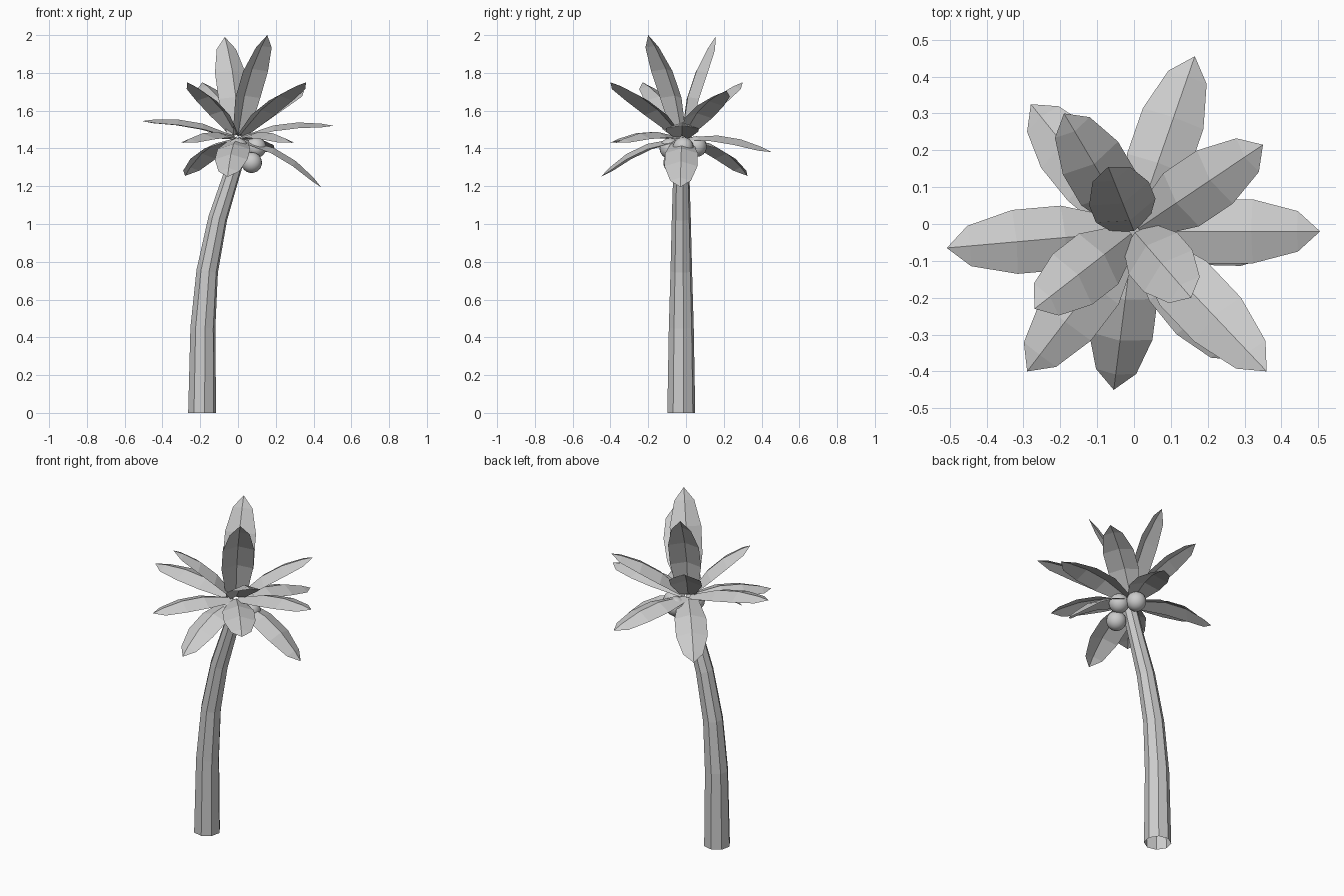
import bpy, bmesh, math
from mathutils import Vector

if "Cube" in bpy.data.objects:
    bpy.data.objects.remove(bpy.data.objects["Cube"])

CROWN = Vector((0.0, -0.02, 1.455))


def finish(bm, name):
    bmesh.ops.recalc_face_normals(bm, faces=bm.faces)
    me = bpy.data.meshes.new(name)
    bm.to_mesh(me)
    bm.free()
    ob = bpy.data.objects.new(name, me)
    bpy.context.collection.objects.link(ob)
    return ob


# Trunk: eight-sided tapering tube swept along a leaning curve, open at the base
def make_trunk(path, sides=8):
    bm = bmesh.new()
    rings = []
    for i, (x, z, r) in enumerate(path):
        a, b = path[max(i - 1, 0)], path[min(i + 1, len(path) - 1)]
        tilt = math.atan2(b[0] - a[0], b[1] - a[1]) if i else 0.0
        ring = []
        for k in range(sides):
            t = math.tau * k / sides + math.radians(10)
            u = r * math.cos(t)
            ring.append(bm.verts.new((x + u * math.cos(tilt),
                                      -0.025 + r * math.sin(t),
                                      z - u * math.sin(tilt))))
        rings.append(ring)
    for lo, hi in zip(rings, rings[1:]):
        for k in range(sides):
            n = (k + 1) % sides
            bm.faces.new((lo[k], lo[n], hi[n], hi[k]))
    bm.faces.new(rings[-1])
    return finish(bm, "trunk")


make_trunk([(-0.19, 0, 0.075), (-0.186, 0.45, 0.067), (-0.163, 0.75, 0.058),
            (-0.107, 1.03, 0.051), (-0.037, 1.25, 0.044), (0.018, 1.43, 0.041)])


# Frond: arched leaf blade folded along its midrib, ending in a point
def make_frond(name, tip, root=0.035, bow=0.045, fold=0.03):
    bm = bmesh.new()
    chord = Vector(tip) - CROWN
    side = Vector((-chord.y, chord.x, 0)).normalized()
    up = chord.cross(side).normalized()
    rows = []
    for t, w in ((0.04, root), (0.38, 0.087), (0.64, 0.087), (0.88, 0.055)):
        mid = CROWN + chord * t + up * (4 * bow * t * (1 - t))
        drop = up * (fold * w / 0.085)
        rows.append([bm.verts.new(p) for p in
                     (mid + side * w - drop, mid, mid - side * w - drop)])
    for a, b in zip(rows, rows[1:]):
        for k in (0, 1):
            bm.faces.new((a[k], a[k + 1], b[k + 1], b[k]))
    end = bm.verts.new(tip)
    for k in (0, 1):
        bm.faces.new((rows[-1][k], rows[-1][k + 1], end))
    return finish(bm, name)


# Frond tips, from the lowest layer to the upright ones
tips = [(0.44, -0.03, 1.195), (-0.055, -0.45, 1.25), (-0.28, 0.325, 1.255),
        (0.165, 0.455, 1.38), (-0.29, -0.40, 1.43), (0.285, -0.37, 1.43),
        (-0.508, -0.065, 1.545), (0.505, -0.02, 1.52), (0.35, 0.215, 1.705),
        (0.36, -0.40, 1.75), (-0.27, -0.23, 1.75), (-0.19, 0.30, 1.75),
        (-0.07, 0.155, 1.99), (0.155, -0.20, 2.0)]
for i, tip in enumerate(tips):
    steep, low = tip[2] > 1.9, tip[2] < 1.3
    make_frond(f"frond_{i + 1}", tip, root=0.055 if steep or low else 0.035,
               bow=0.055 if low else 0.045)

# Coconuts: smooth spheres clustered below the crown
for i, pos in enumerate([(0.03, 0.055, 1.41), (0.0, -0.085, 1.40),
                         (0.095, -0.015, 1.405), (0.072, -0.065, 1.325)]):
    bpy.ops.mesh.primitive_uv_sphere_add(segments=20, ring_count=12, radius=0.055, location=pos)
    bpy.context.object.name = f"coconut_{i + 1}"
    bpy.ops.object.shade_smooth()
